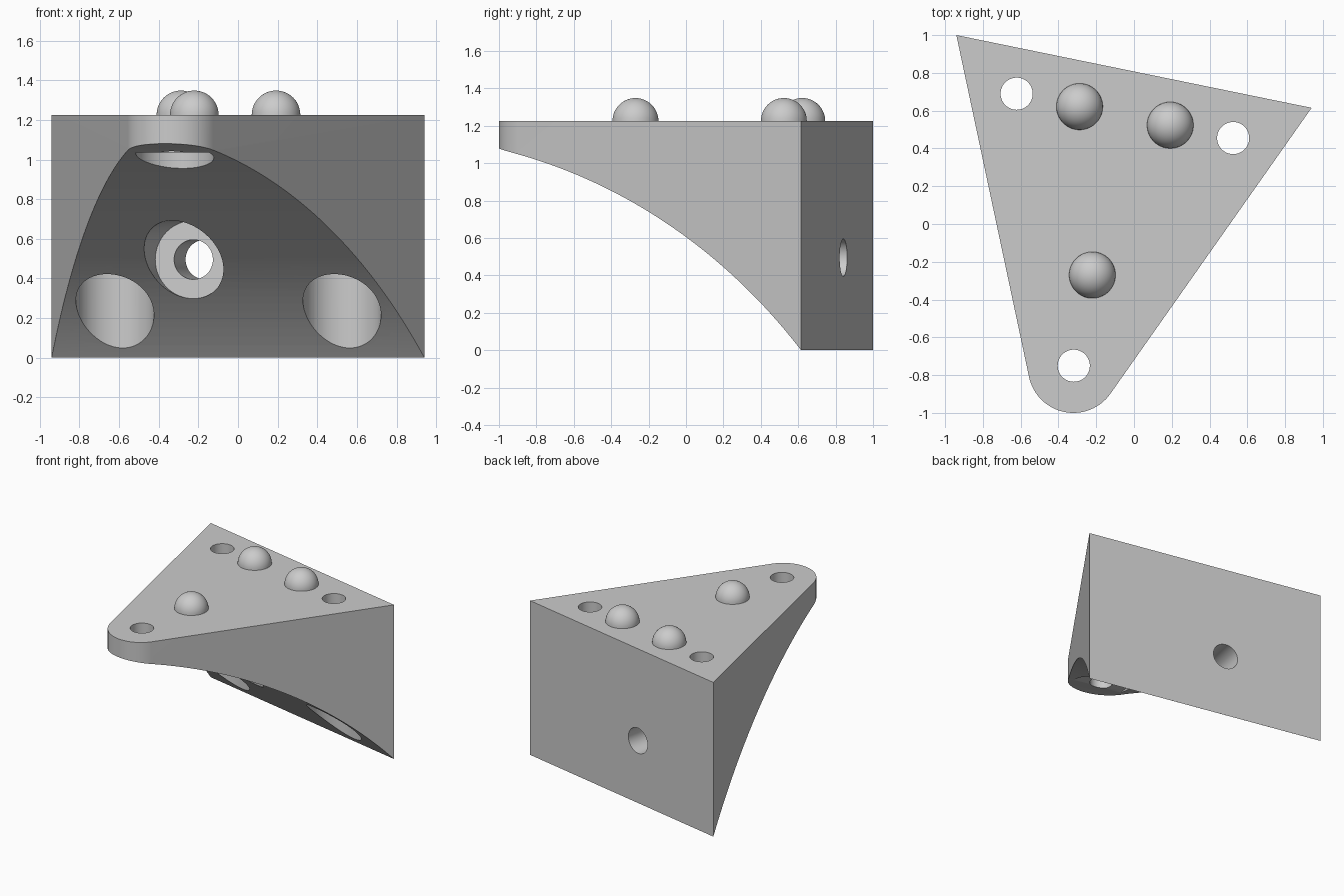
import bpy, bmesh
from math import sin, cos, pi, sqrt, radians, asin, atan2
from mathutils import Matrix, Vector

cube = bpy.data.objects.get("Cube")
if cube:
    bpy.data.objects.remove(cube, do_unlink=True)

# Working frame: origin at the middle of the back wall, -y runs to the rounded tip
FRAME = Matrix.Translation((0, 0.8075, 0)) @ Matrix.Rotation(radians(-11.57), 4, 'Z')
TOP, HALF, TIP, TIP_R = 1.225, 0.96, 1.6, 0.24
SEAT = 1.035                       # ceiling of the vertical screw recesses

grey = bpy.data.materials.new("light grey")
grey.use_nodes = True
grey.diffuse_color = (0.6, 0.6, 0.6, 1)
grey.node_tree.nodes["Principled BSDF"].inputs["Base Color"].default_value = (0.6, 0.6, 0.6, 1)


def make_object(name, bm):
    bmesh.ops.recalc_face_normals(bm, faces=bm.faces)
    bm.transform(FRAME)
    mesh = bpy.data.meshes.new(name)
    bm.to_mesh(mesh)
    bm.free()
    mesh.materials.append(grey)
    obj = bpy.data.objects.new(name, mesh)
    bpy.context.collection.objects.link(obj)
    return obj


def prism(name, points, offset):
    bm = bmesh.new()
    face = bm.faces.new([bm.verts.new(p) for p in points])
    new = bmesh.ops.extrude_face_region(bm, geom=[face])["geom"]
    bmesh.ops.translate(bm, vec=offset,
                        verts=[v for v in new if isinstance(v, bmesh.types.BMVert)])
    return make_object(name, bm)


def cylinder(name, radius, start, end):
    start, end = Vector(start), Vector(end)
    turn = (end - start).to_track_quat('Z', 'Y').to_matrix().to_4x4()
    bm = bmesh.new()
    bmesh.ops.create_cone(bm, cap_ends=True, segments=64, radius1=radius, radius2=radius,
                          depth=(end - start).length,
                          matrix=Matrix.Translation((start + end) / 2) @ turn)
    return make_object(name, bm)


def smooth(obj):
    bpy.ops.object.select_all(action='DESELECT')
    obj.select_set(True)
    bpy.context.view_layer.objects.active = obj
    bpy.ops.object.shade_smooth_by_angle(angle=radians(30))


# Bracket body: triangle with one rounded corner, extruded to full height
lean = asin(TIP_R / sqrt(HALF ** 2 + TIP ** 2))
edge = atan2(HALF, TIP) - lean     # taper of each side wall
outline = [(HALF, 0, 0), (-HALF, 0, 0)]
for i in range(33):
    a = pi + edge + (pi - 2 * edge) * i / 32
    outline.append((TIP_R * cos(a), -TIP + TIP_R * sin(a), 0))
# The arc starts and ends where the side walls touch it
start, finish = pi - edge * -1, 2 * pi - edge
body = prism("bracket_body", outline, (0, 0, TOP))

# Curved underside cutter
AX, AZ, AR = 2.501, -2.153, 3.3
arc = []
for i in range(49):
    v = -0.03 + 2.0 * i / 48
    arc.append((-1.5, -v, AZ + sqrt(AR ** 2 - (v - AX) ** 2)))
arc += [(-1.5, -1.97, -0.5), (-1.5, 0.03, -0.5)]
cutters = [prism("underside_cutter", arc, (3, 0, 0))]

# Vertical screw holes with wide recesses below
for x, v in ((-0.585, 0.24), (0.585, 0.24), (0, TIP - 0.01)):
    cutters.append(cylinder("screw_hole_cutter", 0.085, (x, -v, -0.5), (x, -v, TOP + 0.3)))
    cutters.append(cylinder("recess_cutter", 0.197, (x, -v, -0.5), (x, -v, SEAT)))

# Horizontal hole through the back wall with its recess
cutters.append(cylinder("wall_hole_cutter", 0.1, (-0.17, 0.3, 0.495), (-0.17, -1, 0.495)))
cutters.append(cylinder("wall_recess_cutter", 0.197, (-0.17, -0.29, 0.495), (-0.17, -1.6, 0.495)))

bpy.context.view_layer.objects.active = body
for cutter in cutters:
    cutter.hide_render = True
    mod = body.modifiers.new("cut", 'BOOLEAN')
    mod.operation = 'DIFFERENCE'
    mod.solver = 'EXACT'
    mod.object = cutter
    bpy.ops.object.modifier_apply(modifier=mod.name)
    bpy.data.objects.remove(cutter, do_unlink=True)
smooth(body)

# Locating domes on the top face
for name, x, v in (("dome_right", -0.245, 0.24), ("dome_left", 0.245, 0.24),
                   ("dome_front", 0, 1.1)):
    bm = bmesh.new()
    bmesh.ops.create_uvsphere(bm, u_segments=48, v_segments=24, radius=0.123,
                              matrix=Matrix.Translation((x, -v, TOP)))
    bmesh.ops.bisect_plane(bm, geom=bm.verts[:] + bm.edges[:] + bm.faces[:], dist=1e-5,
                           plane_co=(0, 0, TOP), plane_no=(0, 0, 1), clear_inner=True)
    smooth(make_object(name, bm))
